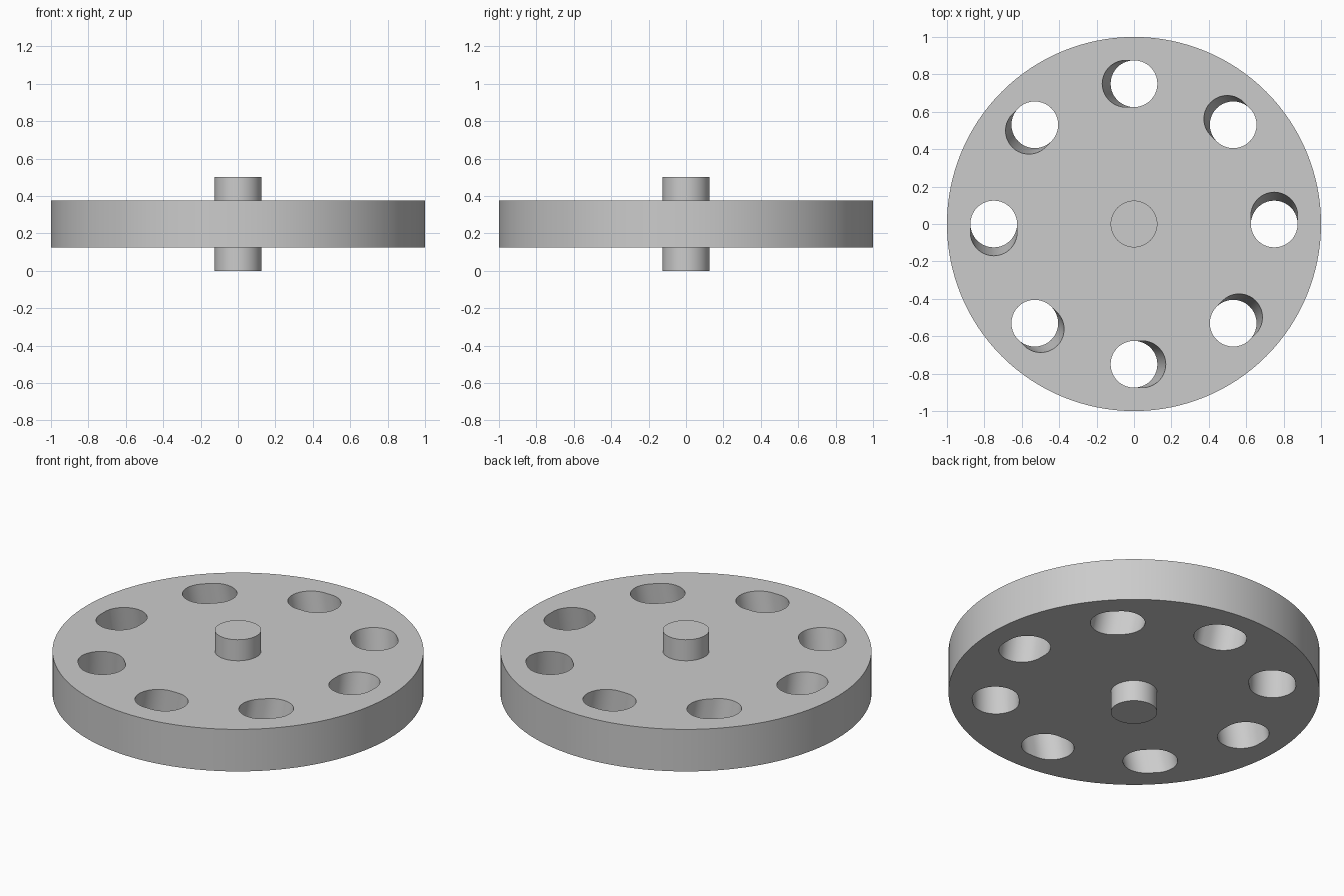
import bpy
import bmesh
import math
from mathutils import Matrix

cube = bpy.data.objects.get("Cube")
if cube:
    bpy.data.objects.remove(cube, do_unlink=True)

grey = bpy.data.materials.new("plain_grey")
grey.use_nodes = True
color = (0.6, 0.6, 0.6, 1)
grey.diffuse_color = color
grey.node_tree.nodes["Principled BSDF"].inputs["Base Color"].default_value = color

DISC_BOTTOM, DISC_TOP = 0.125, 0.375
HOLES, HOLE_RADIUS, HOLE_RING = 8, 0.125, 0.75
HALF_SLOT, LEAN = 0.0225, 0.18  # half the straight part, sideways lean per unit height


def cylinder(name, radius, bottom, top, sides):
    bpy.ops.mesh.primitive_cylinder_add(
        vertices=sides, radius=radius, depth=top - bottom,
        location=(0, 0, (bottom + top) / 2))
    obj = bpy.context.object
    obj.name = name
    obj.data.materials.append(grey)
    return obj


def smooth(obj):
    bpy.ops.object.select_all(action="DESELECT")
    obj.select_set(True)
    bpy.context.view_layer.objects.active = obj
    bpy.ops.object.shade_smooth_by_angle(angle=math.radians(30))


# Leaning slots, repeated around the disc
def add_slot(bm, turn, steps=20):
    middle = (DISC_BOTTOM + DISC_TOP) / 2
    rings = []
    for z in (DISC_BOTTOM - 0.1, DISC_TOP + 0.1):
        ring = []
        for end in (1, -1):
            for i in range(steps + 1):
                a = -math.pi / 2 + math.pi * i / steps
                x = end * (HALF_SLOT + HOLE_RADIUS * math.cos(a))
                y = end * HOLE_RADIUS * math.sin(a)
                place = (x - LEAN * (z - middle), HOLE_RING + y, z)
                ring.append(bm.verts.new(turn @ Matrix.Translation(place).translation))
        rings.append(ring)
    low, high = rings
    bm.faces.new(reversed(low))
    bm.faces.new(high)
    for i in range(len(low)):
        j = (i + 1) % len(low)
        bm.faces.new((low[i], low[j], high[j], high[i]))


bm = bmesh.new()
for k in range(HOLES):
    add_slot(bm, Matrix.Rotation(math.tau * k / HOLES, 3, "Z"))
bmesh.ops.recalc_face_normals(bm, faces=bm.faces)
mesh = bpy.data.meshes.new("slot_cutter")
bm.to_mesh(mesh)
bm.free()
mesh.materials.append(grey)
cutter = bpy.data.objects.new("slot_cutter", mesh)
cutter.hide_render = True
bpy.context.collection.objects.link(cutter)

# Disc with the slots cut through
disc = cylinder("disc", 1, DISC_BOTTOM, DISC_TOP, 128)
cut = disc.modifiers.new("slots", "BOOLEAN")
cut.operation = "DIFFERENCE"
cut.solver = "EXACT"
cut.object = cutter
bpy.ops.object.modifier_apply(modifier=cut.name)
bpy.data.objects.remove(cutter, do_unlink=True)
smooth(disc)

# Axle stubs above and below the disc
for name, bottom, top in (("lower_axle", 0, DISC_BOTTOM), ("upper_axle", DISC_TOP, 0.5)):
    smooth(cylinder(name, 0.125, bottom, top, 64))
